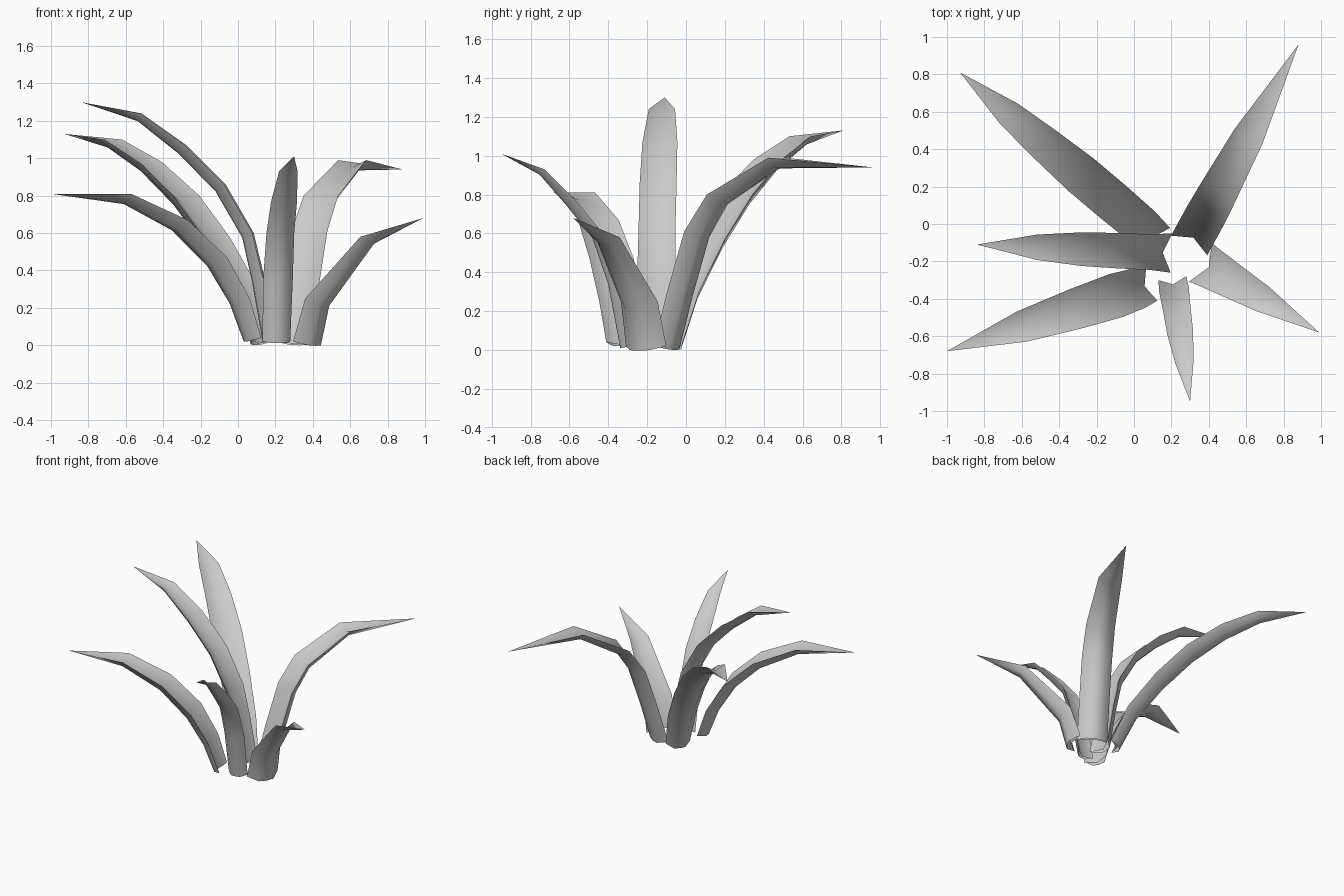
import bpy, bmesh, math
from mathutils import Vector

if "Cube" in bpy.data.objects:
    bpy.data.objects.remove(bpy.data.objects["Cube"])


def leaf(name, base, tip, stations):
    """Channelled leaf. stations: (distance out, height, width), last one is the tip."""
    base, tip = Vector((*base, 0)), Vector((*tip, 0))
    out = (tip - base).normalized()
    side = Vector((-out.y, out.x, 0))
    up = Vector((0, 0, 1))
    bm = bmesh.new()
    rings = []
    n = len(stations)
    for i, (r, z, w) in enumerate(stations[:-1]):
        a, b = stations[max(i - 1, 0)], stations[min(i + 1, n - 1)]
        t = Vector((b[0] - a[0], b[1] - a[1])).normalized()
        # direction from the rims towards the keel
        keel = out * t.y - up * t.x
        c = base + out * r + up * z
        k = w / 0.2
        inner, outer = 0.045 * k, 0.066 * k
        section = [(0.5, 0), (0.24, outer * 0.9), (0, outer), (-0.24, outer * 0.9),
                   (-0.5, 0), (0, inner)]
        rings.append([bm.verts.new(c + side * (w * s) + keel * d) for s, d in section])
    # skin between the sections
    for p, q in zip(rings, rings[1:]):
        for j in range(6):
            m = (j + 1) % 6
            bm.faces.new((p[j], p[m], q[m], q[j]))
    # pointed tip
    r, z, _ = stations[-1]
    end = bm.verts.new(base + out * r + up * z)
    last = rings[-1]
    for j in range(6):
        bm.faces.new((last[j], last[(j + 1) % 6], end))
    bmesh.ops.recalc_face_normals(bm, faces=bm.faces)
    me = bpy.data.meshes.new(name)
    bm.to_mesh(me)
    bm.free()
    ob = bpy.data.objects.new(name, me)
    bpy.context.collection.objects.link(ob)
    bpy.ops.object.select_all(action='DESELECT')
    ob.select_set(True)
    bpy.context.view_layer.objects.active = ob
    bpy.ops.object.shade_smooth_by_angle(angle=math.radians(50))


# tall left leaf
leaf("left_leaf", (0.2, -0.155), (-0.84, -0.11),
     [(0, .03, .21), (.06, .35, .20), (.12, .60, .19), (.27, .86, .19),
      (.48, 1.07, .18), (.72, 1.24, .135), (1.04, 1.30, 0)])
# back left leaf
leaf("back_left_leaf", (0.135, -0.09), (-0.93, 0.81),
     [(0, .025, .18), (.12, .30, .21), (.32, .57, .22), (.54, .80, .22),
      (.79, .98, .19), (1.05, 1.10, .145), (1.394, 1.13, 0)])
# front left leaf
leaf("front_left_leaf", (0.095, -0.32), (-1.0, -0.68),
     [(0, .04, .19), (.07, .25, .22), (.20, .47, .24), (.42, .67, .22),
      (.73, .81, .17), (1.153, .81, 0)])
# back right leaf
leaf("back_right_leaf", (0.295, -0.115), (0.88, 0.96),
     [(0, .02, .22), (.08, .30, .22), (.18, .61, .22), (.31, .80, .21),
      (.66, .99, .17), (1.224, .94, 0)])
# small front leaf
leaf("front_leaf", (0.205, -0.29), (0.3, -0.95),
     [(0, .02, .15), (.06, .35, .16), (.15, .60, .15), (.29, .77, .14),
      (.45, .93, .10), (.667, 1.01, 0)])
# short front right leaf
leaf("front_right_leaf", (0.355, -0.205), (0.99, -0.58),
     [(0, .02, .24), (.07, .25, .22), (.39, .58, .145), (.737, .68, 0)])
